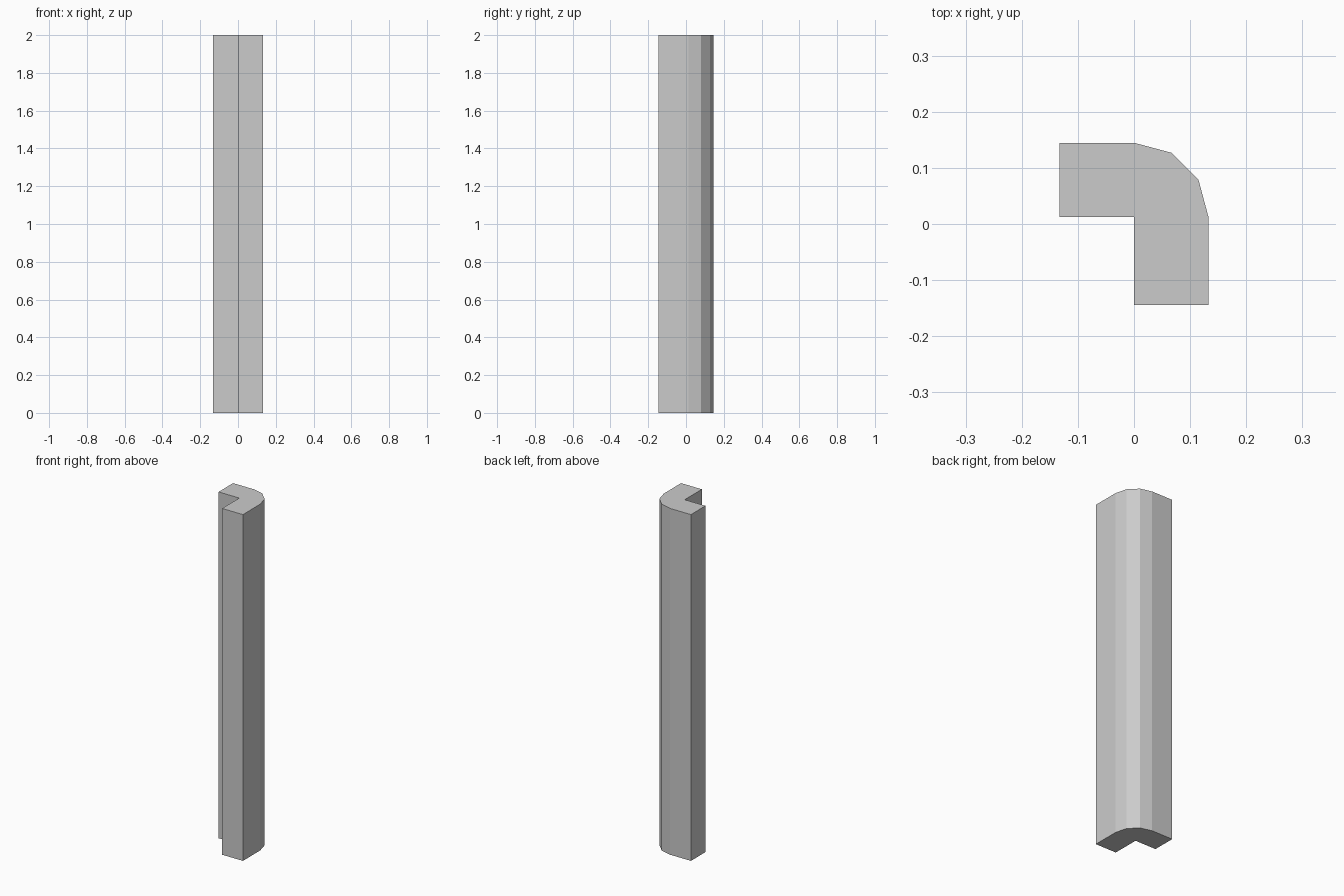
import bpy, bmesh
from math import cos, sin, radians

if "Cube" in bpy.data.objects:
    bpy.data.objects.remove(bpy.data.objects["Cube"])

R = 0.1328      # wall thickness and outer corner radius
Y0 = 0.0122     # y of the inner corner
Y_END = 0.1448  # half depth
HEIGHT = 2.0

# L-shaped section with a three-sided rounded outer corner
profile = [(-R, Y0), (0, Y0), (0, -Y_END), (R, -Y_END)]
profile += [(R * cos(radians(a)), Y0 + (Y_END - Y0) * sin(radians(a))) for a in (0, 30, 60, 90)]
profile.append((-R, Y_END))

# Corner post: extrude the section upwards
bm = bmesh.new()
base = bm.faces.new([bm.verts.new((x, y, 0)) for x, y in profile])
top = bmesh.ops.extrude_face_region(bm, geom=[base], use_keep_orig=True)
top_verts = [g for g in top["geom"] if isinstance(g, bmesh.types.BMVert)]
bmesh.ops.translate(bm, verts=top_verts, vec=(0, 0, HEIGHT))
bmesh.ops.recalc_face_normals(bm, faces=bm.faces)

mesh = bpy.data.meshes.new("corner_post")
bm.to_mesh(mesh)
bm.free()
post = bpy.data.objects.new("corner_post", mesh)
bpy.context.collection.objects.link(post)
